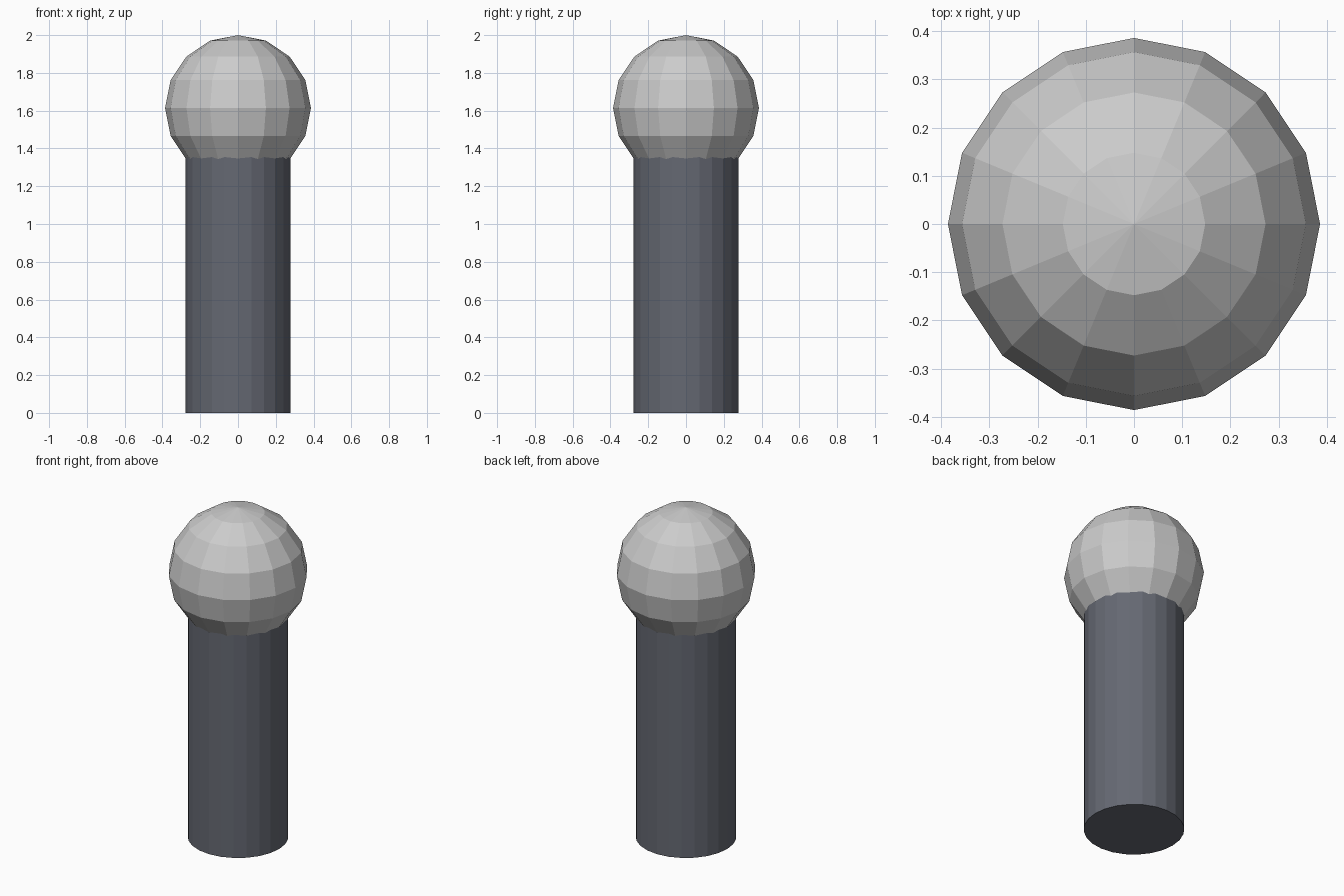
import bpy

if "Cube" in bpy.data.objects:
    bpy.data.objects.remove(bpy.data.objects["Cube"])

HEAD_RADIUS = 0.386
POST_RADIUS = 0.277
POST_HEIGHT = 1.40

# Dark slate post, running slightly into the ball
bpy.ops.mesh.primitive_cylinder_add(vertices=24, radius=POST_RADIUS, depth=POST_HEIGHT,
                                    location=(0, 0, POST_HEIGHT / 2))
post = bpy.context.object
post.name = "post"
slate = bpy.data.materials.new("slate")
slate.diffuse_color = (0.13, 0.14, 0.17, 1)
slate.use_nodes = True
slate.node_tree.nodes["Principled BSDF"].inputs["Base Color"].default_value = slate.diffuse_color
post.data.materials.append(slate)

# Grey faceted ball on top
bpy.ops.mesh.primitive_uv_sphere_add(segments=16, ring_count=8, radius=HEAD_RADIUS,
                                     location=(0, 0, 2 - HEAD_RADIUS))
bpy.context.object.name = "ball_head"
